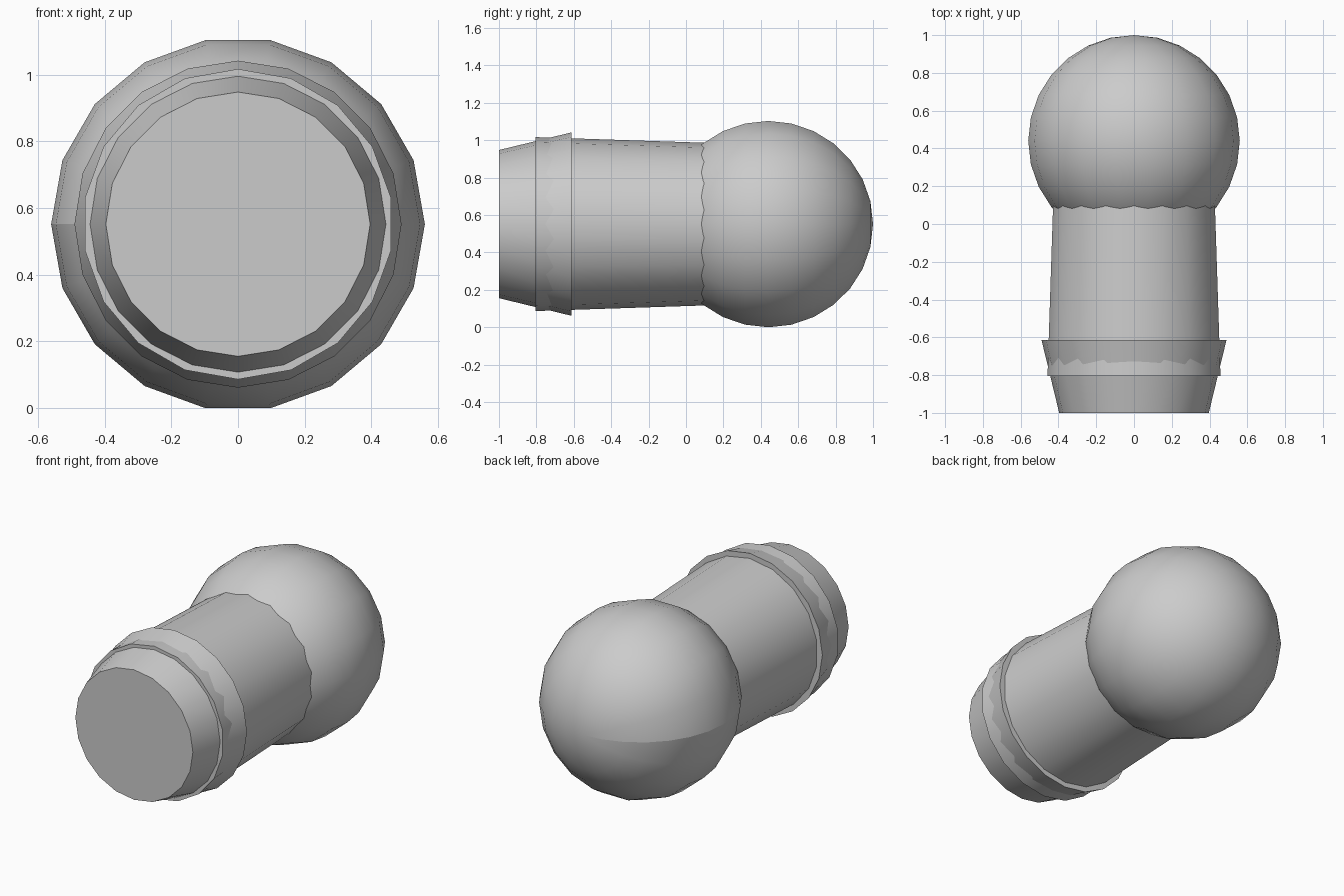
import bpy, bmesh
from math import sin, cos, pi, radians
from mathutils import Vector

if "Cube" in bpy.data.objects:
    bpy.data.objects.remove(bpy.data.objects["Cube"])

RADIUS = 0.56
SIDES = 18
CENTRE_Z = RADIUS * cos(pi / SIDES)

grey = bpy.data.materials.new("plain grey")
grey.use_nodes = True
grey.diffuse_color = (0.6, 0.6, 0.6, 1)
grey.node_tree.nodes["Principled BSDF"].inputs["Base Color"].default_value = (0.6, 0.6, 0.6, 1)


def revolve(name, profile, sides, start):
    """Spin (y, radius) points about the y axis, beginning in direction start."""
    bm = bmesh.new()
    verts = [bm.verts.new(Vector((0, y, 0)) + start * r) for y, r in profile]
    edges = [bm.edges.new(pair) for pair in zip(verts, verts[1:])]
    bmesh.ops.spin(bm, geom=verts + edges, cent=(0, 0, 0), axis=(0, 1, 0),
                   angle=2 * pi, steps=sides)
    bmesh.ops.remove_doubles(bm, verts=bm.verts, dist=0.0001)
    bmesh.ops.recalc_face_normals(bm, faces=bm.faces)
    mesh = bpy.data.meshes.new(name)
    bm.to_mesh(mesh)
    bm.free()
    mesh.materials.append(grey)
    obj = bpy.data.objects.new(name, mesh)
    obj.location.z = CENTRE_Z
    bpy.context.collection.objects.link(obj)
    bpy.ops.object.select_all(action="DESELECT")
    obj.select_set(True)
    bpy.context.view_layer.objects.active = obj
    bpy.ops.object.shade_smooth_by_angle(angle=radians(40))
    return obj


up, side = Vector((0, 0, 1)), Vector((-1, 0, 0))

# Round ball at the back, with a shading seam along one side
RINGS = 14
arc = [(0.44 - RADIUS * cos(pi * i / RINGS), RADIUS * sin(pi * i / RINGS))
       for i in range(RINGS + 1)]
ball = revolve("ball", arc, SIDES, side)
for edge in ball.data.edges:
    ends = [ball.data.vertices[i].co for i in edge.vertices]
    if all(abs(v.z) < 0.001 and v.x < 0.001 for v in ends):
        edge.use_edge_sharp = True

# Slightly tapered shaft running into the ball
revolve("shaft", [(-0.805, 0), (-0.805, 0.465), (0.4, 0.425), (0.4, 0)], SIDES, up)

# Flared plug at the front, crossing the shaft to leave a raised collar
revolve("front_plug", [(-1, 0), (-1, 0.396), (-0.613, 0.49), (-0.613, 0)], 20, up)
